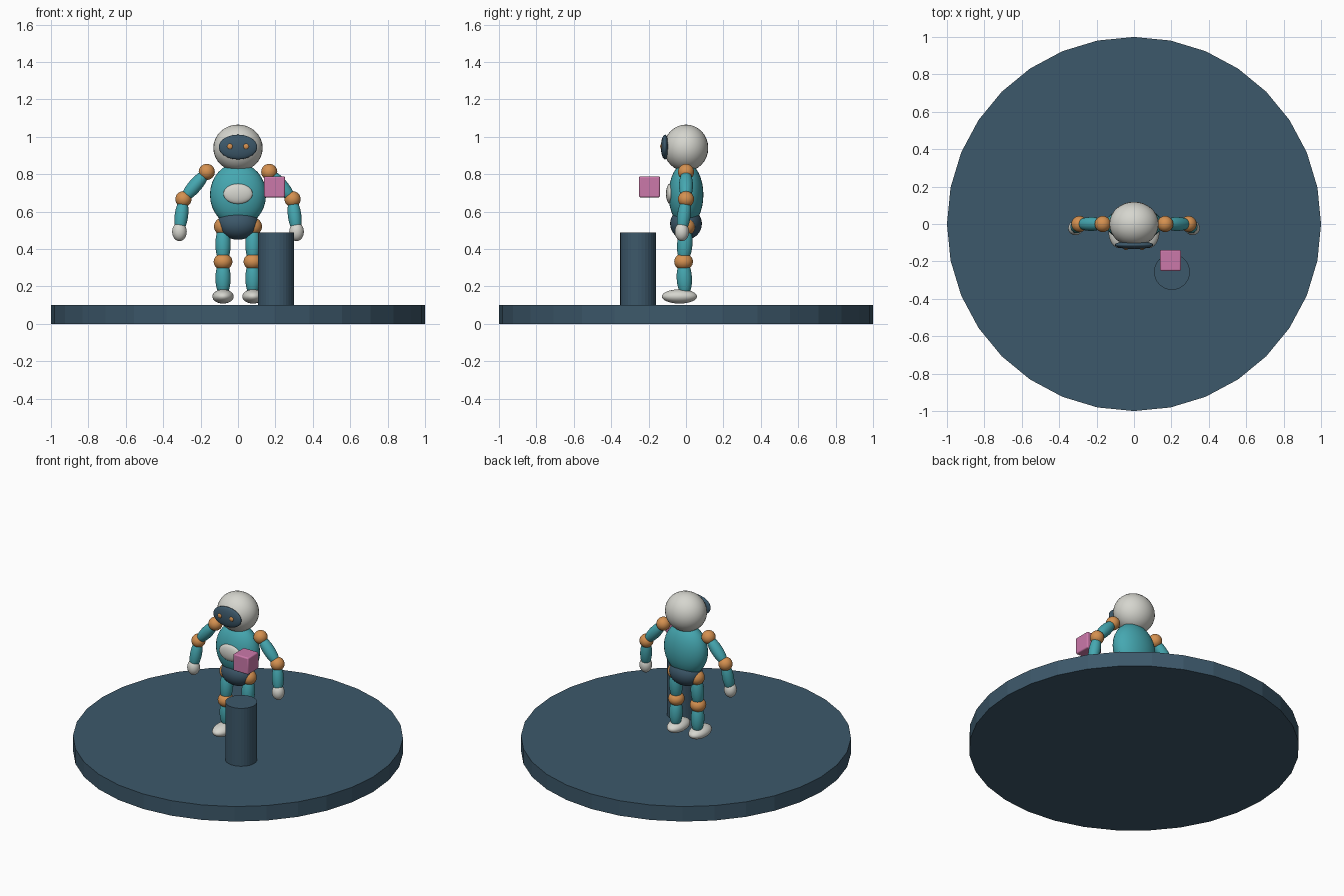
import bpy
from mathutils import Vector

old = bpy.data.objects.get("Cube")
if old:
    bpy.data.objects.remove(old, do_unlink=True)


def material(name, rgb):
    m = bpy.data.materials.new(name)
    m.use_nodes = True
    color = (*rgb, 1)
    m.diffuse_color = color
    m.node_tree.nodes["Principled BSDF"].inputs["Base Color"].default_value = color
    return m


NAVY = material("slate navy", (0.046, 0.098, 0.145))
TEAL = material("teal", (0.06, 0.39, 0.44))
ORANGE = material("orange", (0.66, 0.28, 0.08))
WHITE = material("off white", (0.67, 0.67, 0.62))
PINK = material("pink", (0.6, 0.19, 0.4))


def finish(name, mat):
    obj = bpy.context.object
    obj.name = name
    obj.data.materials.append(mat)
    return obj


def ellipsoid(name, center, radii, mat):
    bpy.ops.mesh.primitive_uv_sphere_add(segments=32, ring_count=16, radius=1, location=center)
    obj = finish(name, mat)
    obj.scale = radii
    bpy.ops.object.shade_smooth()
    return obj


def limb(name, start, end, radius):
    """Spindle-shaped segment that runs from joint to joint."""
    a, b = Vector(start), Vector(end)
    obj = ellipsoid(name, (a + b) / 2, (radius, radius, (b - a).length * 0.55), TEAL)
    obj.rotation_euler = (b - a).to_track_quat('Z', 'Y').to_euler()


def cylinder(name, radius, bottom, top, x, y):
    bpy.ops.mesh.primitive_cylinder_add(vertices=32, radius=radius, depth=top - bottom,
                                        location=(x, y, (bottom + top) / 2))
    return finish(name, NAVY)


# Ground disc and pedestal
cylinder("base_disc", 1, 0, 0.1, 0, 0)
cylinder("pedestal", 0.096, 0.1, 0.487, 0.203, -0.256)

# Floating block with rounded edges
bpy.ops.mesh.primitive_cube_add(size=0.112, location=(0.195, -0.195, 0.732))
block = finish("floating_block", PINK)
bevel = block.modifiers.new("rounded edges", 'BEVEL')
bevel.width = 0.008
bevel.segments = 3
bpy.ops.object.shade_smooth_by_angle()

# Head and trunk
ellipsoid("head", (0, 0, 0.94), (0.132, 0.119, 0.125), WHITE)
ellipsoid("visor", (0, -0.112, 0.945), (0.103, 0.022, 0.066), NAVY)
ellipsoid("torso", (0, 0, 0.69), (0.15, 0.093, 0.17), TEAL)
ellipsoid("chest_plate", (0, -0.086, 0.695), (0.078, 0.021, 0.054), WHITE)
ellipsoid("pelvis", (0, 0, 0.535), (0.11, 0.085, 0.085), NAVY)

# Eyes, arms and legs on both sides
for side, s in (("left", 1), ("right", -1)):
    ellipsoid(side + "_eye", (s * 0.043, -0.13, 0.948), (0.015, 0.008, 0.015), ORANGE)

    shoulder = (s * 0.167, 0, 0.812)
    elbow = (s * 0.292, 0, 0.666)
    hand = (s * 0.313, -0.022, 0.492)
    hip = (s * 0.08, 0, 0.52)
    knee = (s * 0.08, -0.013, 0.332)
    ankle = (s * 0.08, -0.005, 0.155)

    for part, place, r in (("shoulder", shoulder, 0.043), ("elbow", elbow, 0.043),
                           ("hip", hip, 0.048), ("knee", knee, 0.05)):
        ellipsoid(f"{side}_{part}", place, (r, r, r * 0.9 if part == "knee" else r), ORANGE)

    limb(side + "_upper_arm", shoulder, elbow, 0.037)
    limb(side + "_forearm", elbow, hand, 0.036)
    limb(side + "_thigh", hip, knee, 0.041)
    limb(side + "_shin", knee, ankle, 0.041)
    ellipsoid(side + "_hand", hand, (0.039, 0.038, 0.05), WHITE)
    ellipsoid(side + "_foot", (s * 0.08, -0.035, 0.146), (0.057, 0.094, 0.038), WHITE)
